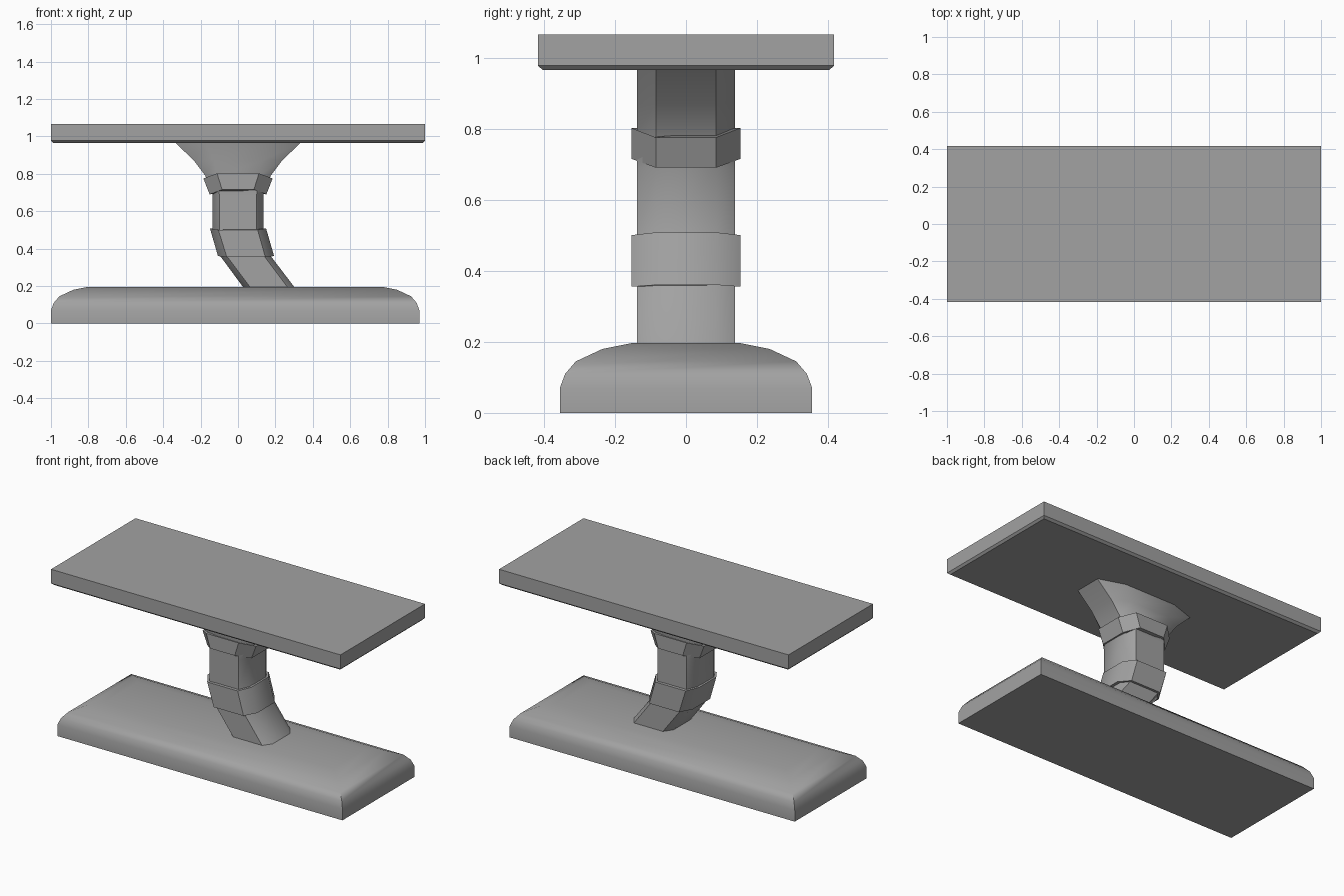
import bpy, bmesh, math

if "Cube" in bpy.data.objects:
    bpy.data.objects.remove(bpy.data.objects["Cube"], do_unlink=True)

GREY = (0.36, 0.36, 0.36, 1)
mat = bpy.data.materials.new("plain grey")
mat.use_nodes = True
mat.diffuse_color = GREY
mat.node_tree.nodes["Principled BSDF"].inputs["Base Color"].default_value = GREY


def loft(name, rings, smooth=True):
    """Skin a stack of matching rings and cap both ends."""
    bm = bmesh.new()
    loops = [[bm.verts.new(p) for p in ring] for ring in rings]
    n = len(loops[0])
    for a, b in zip(loops, loops[1:]):
        for i in range(n):
            j = (i + 1) % n
            bm.faces.new((a[i], a[j], b[j], b[i]))
    bm.faces.new(loops[0][::-1])
    bm.faces.new(loops[-1])
    bmesh.ops.recalc_face_normals(bm, faces=bm.faces)
    mesh = bpy.data.meshes.new(name)
    bm.to_mesh(mesh)
    bm.free()
    mesh.materials.append(mat)
    obj = bpy.data.objects.new(name, mesh)
    bpy.context.collection.objects.link(obj)
    if smooth:
        bpy.ops.object.select_all(action='DESELECT')
        obj.select_set(True)
        bpy.context.view_layer.objects.active = obj
        bpy.ops.object.shade_smooth_by_angle(angle=math.radians(35))
    return obj


def rectangle(cx, hx, hy, z):
    return [(cx + sx * hx, sy * hy, z) for sx, sy in ((1, -1), (1, 1), (-1, 1), (-1, -1))]


def octagon(cx, hx, fx, hy, fy, z_side, z_front):
    """Chamfered rectangle; the x sides and the y sides may differ in height."""
    pts = []
    for sx, sy, side_first in ((1, -1, False), (1, 1, True), (-1, 1, False), (-1, -1, True)):
        side = (cx + sx * hx, sy * fy, z_side)
        front = (cx + sx * fx, sy * hy, z_front)
        pts += [side, front] if side_first else [front, side]
    return pts


# Table top with a thin chamfer underneath
loft("table_top", [rectangle(0, 0.988, 0.403, 0.965), rectangle(0, 1, 0.417, 0.977),
                   rectangle(0, 1, 0.417, 1.065)], smooth=False)

# Rounded base slab: inset and height of each step
steps = [(0, 0), (0, 0.07), (0.015, 0.11), (0.045, 0.145), (0.12, 0.18), (0.2, 0.196)]
loft("base", [rectangle(-0.015, 0.985 - d, 0.355 - d, z) for d, z in steps])

# Bent column flaring out under the top: centre, half width, front flat, height
column = [(0.20, 0.137, 0.10, 0.15), (0.16, 0.137, 0.10, 0.20), (0.04, 0.135, 0.10, 0.36),
          (0, 0.135, 0.10, 0.50), (0, 0.135, 0.10, 0.69), (0, 0.175, 0.108, 0.79),
          (0, 0.235, 0.13, 0.87), (0, 0.335, 0.175, 0.966)]
loft("column", [octagon(cx, hx, fx, 0.138, 0.085, z, z) for cx, hx, fx, z in column])

# Collars around the bend and the flare
loft("lower_collar", [octagon(0.043, 0.15, 0.103, 0.154, 0.085, 0.36, 0.355),
                      octagon(0, 0.15, 0.105, 0.154, 0.085, 0.508, 0.50)])
loft("upper_collar", [octagon(0, 0.152, 0.085, 0.154, 0.085, 0.69, 0.715),
                      octagon(0, 0.185, 0.112, 0.154, 0.085, 0.775, 0.802)])
